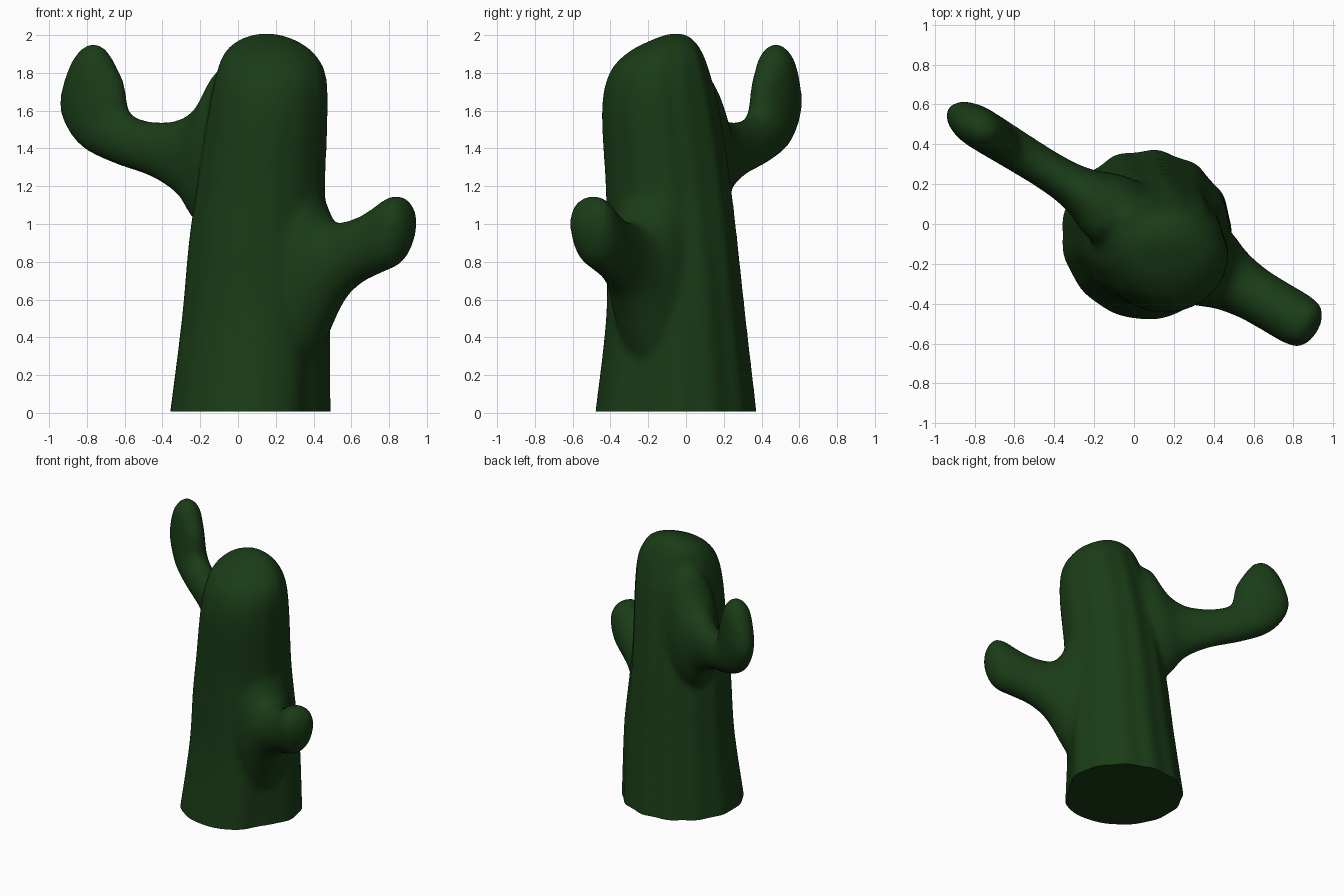
import bpy, bmesh, math
from mathutils import Vector

if "Cube" in bpy.data.objects:
    bpy.data.objects.remove(bpy.data.objects["Cube"])

bm = bmesh.new()
N = 96


def loft(rings):
    """Skin a list of point rings and cap both ends."""
    loops = [[bm.verts.new(p) for p in r] for r in rings]
    faces = []
    for a, b in zip(loops, loops[1:]):
        for i in range(N):
            j = (i + 1) % N
            faces.append(bm.faces.new((a[i], a[j], b[j], b[i])))
    faces += [bm.faces.new(loops[0][::-1]), bm.faces.new(loops[-1])]
    bmesh.ops.recalc_face_normals(bm, faces=faces)


def refine(rows, steps=5):
    """Catmull-Rom interpolation of section rows."""
    rows = [Vector(r) for r in rows]
    out = []
    for i in range(len(rows) - 1):
        p0, p1 = rows[max(i - 1, 0)], rows[i]
        p2, p3 = rows[i + 1], rows[min(i + 2, len(rows) - 1)]
        for k in range(steps):
            t = k / steps
            out.append(0.5 * (2 * p1 + (p2 - p0) * t
                       + (2 * p0 - 5 * p1 + 4 * p2 - p3) * t * t
                       + (3 * p1 - p0 - 3 * p2 + p3) * t ** 3))
    return out + [rows[-1]]


def dent(a, centre, width):
    """Smooth bump in angle (degrees) used to hollow the trunk."""
    diff = (math.degrees(a) - centre + 180) % 360 - 180
    return math.exp(-(diff / width) ** 2)


def trunk(rows):
    rings = []
    for z, cx, cy, rx, ry in refine(rows):
        low = min(max((1.1 - z) / 0.5, 0), 1)
        ring = []
        for i in range(N):
            a = 2 * math.pi * i / N
            # shallow ribs, stronger on the back
            f = 1 + (0.012 + 0.008 * math.sin(a)) * math.cos(13 * a)
            # hollow flank under the right arm, slight flat above it
            f -= 0.12 * low * dent(a, -31, 22) + 0.05 * (1 - low) * dent(a, 22, 20)
            ring.append((cx + rx * f * math.cos(a), cy + ry * f * math.sin(a), z))
        rings.append(ring)
    loft(rings)


def arm(x0, y0, slope, rows):
    """Rows: lower outline x, z, upper outline x, z, half width.
    The arm bends in the upright plane y = y0 + slope * (x - x0)."""
    side = Vector((-slope, 1, 0)).normalized()
    rings = []
    for xl, zl, xu, zu, w in refine(rows):
        lo = Vector((xl, y0 + slope * (xl - x0), zl))
        hi = Vector((xu, y0 + slope * (xu - x0), zu))
        mid, up = (lo + hi) / 2, (hi - lo) / 2
        rings.append([mid + side * w * math.cos(2 * math.pi * k / N)
                      + up * math.sin(2 * math.pi * k / N) for k in range(N)])
    loft(rings)


# Trunk: leaning, tapering, domed (z, centre x, centre y, radius x, radius y)
trunk([(-0.15, 0.06, -0.055, 0.445, 0.44), (0, 0.065, -0.055, 0.428, 0.425),
       (0.5, 0.095, -0.055, 0.395, 0.368), (0.9, 0.105, -0.075, 0.368, 0.345),
       (1.2, 0.122, -0.095, 0.342, 0.33),
       (1.6, 0.16, -0.135, 0.317, 0.31), (1.8, 0.175, -0.14, 0.29, 0.265),
       (1.91, 0.165, -0.11, 0.235, 0.195), (1.975, 0.155, -0.07, 0.15, 0.11),
       (2.008, 0.15, -0.05, 0.05, 0.04)])

# Raised left arm, flaring into the trunk and bending up
arm(-0.2, 0.125, -0.62,
    [(0.02, 0.80, 0.08, 1.86, 0.20), (-0.15, 0.94, -0.08, 1.83, 0.185),
     (-0.235, 1.04, -0.14, 1.73, 0.16), (-0.29, 1.13, -0.20, 1.63, 0.13),
     (-0.37, 1.20, -0.29, 1.56, 0.108), (-0.48, 1.26, -0.40, 1.54, 0.10),
     (-0.65, 1.32, -0.52, 1.555, 0.102), (-0.81, 1.40, -0.585, 1.60, 0.105),
     (-0.90, 1.51, -0.60, 1.675, 0.105), (-0.935, 1.63, -0.61, 1.745, 0.105),
     (-0.91, 1.76, -0.64, 1.81, 0.10), (-0.865, 1.87, -0.675, 1.875, 0.088),
     (-0.815, 1.935, -0.71, 1.93, 0.05), (-0.785, 1.955, -0.75, 1.953, 0.015)])

# Low right arm with a thick root and blunt tip
arm(0.46, -0.268, -0.59,
    [(0.25, 0.15, 0.26, 1.45, 0.22), (0.38, 0.27, 0.37, 1.28, 0.21),
     (0.45, 0.40, 0.42, 1.16, 0.185), (0.50, 0.51, 0.455, 1.07, 0.165),
     (0.56, 0.61, 0.50, 1.015, 0.15), (0.65, 0.69, 0.56, 1.01, 0.138),
     (0.75, 0.74, 0.65, 1.04, 0.135), (0.85, 0.79, 0.73, 1.09, 0.135),
     (0.90, 0.88, 0.80, 1.14, 0.128), (0.92, 0.98, 0.855, 1.15, 0.10),
     (0.915, 1.06, 0.89, 1.12, 0.04)])

mesh = bpy.data.meshes.new("cactus")
bm.to_mesh(mesh)
bm.free()
cactus = bpy.data.objects.new("cactus", mesh)
bpy.context.collection.objects.link(cactus)

# Fuse the parts into one soft skin
rm = cactus.modifiers.new("fuse", 'REMESH')
rm.mode = 'VOXEL'
rm.voxel_size = 0.018
sm = cactus.modifiers.new("soften", 'SMOOTH')
sm.factor = 0.5
sm.iterations = 16
dg = bpy.context.evaluated_depsgraph_get()
fused = bpy.data.meshes.new_from_object(cactus.evaluated_get(dg))
cactus.modifiers.clear()

# Flat cut base
bm = bmesh.new()
bm.from_mesh(fused)
cut = bmesh.ops.bisect_plane(bm, geom=bm.verts[:] + bm.edges[:] + bm.faces[:],
                             plane_co=(0, 0, 0.008), plane_no=(0, 0, 1), clear_inner=True)
edges = [e for e in cut["geom_cut"] if isinstance(e, bmesh.types.BMEdge)]
bmesh.ops.holes_fill(bm, edges=edges, sides=0)
bmesh.ops.recalc_face_normals(bm, faces=bm.faces)
bm.to_mesh(fused)
bm.free()
cactus.data = fused

green = bpy.data.materials.new("dark_green")
green.diffuse_color = (0.010, 0.045, 0.008, 1)
green.use_nodes = True
green.node_tree.nodes["Principled BSDF"].inputs["Base Color"].default_value = green.diffuse_color
fused.materials.clear()
fused.materials.append(green)

bpy.context.view_layer.objects.active = cactus
cactus.select_set(True)
bpy.ops.object.shade_smooth_by_angle(angle=math.radians(50))
